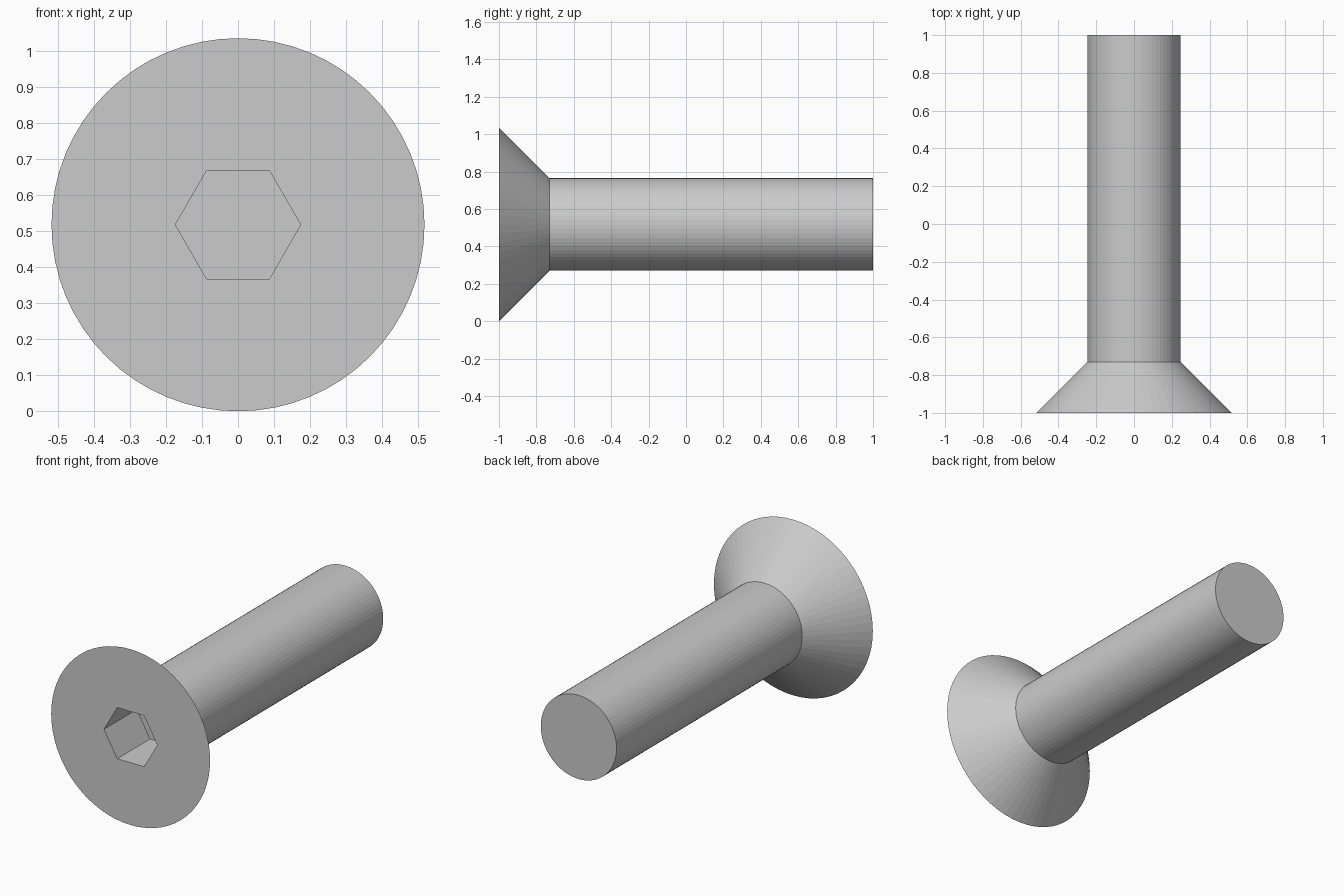
import bpy, bmesh
from math import cos, sin, pi

if "Cube" in bpy.data.objects:
    bpy.data.objects.remove(bpy.data.objects["Cube"])

CENTRE_Z = 0.518


def lathe(name, profile, sides):
    """Closed solid turned about the y axis from (y, radius) pairs."""
    bm = bmesh.new()
    rings = []
    for y, r in profile:
        rings.append([bm.verts.new((r * cos(2 * pi * i / sides), y,
                                    CENTRE_Z + r * sin(2 * pi * i / sides)))
                      for i in range(sides)])
    for a, b in zip(rings, rings[1:]):
        for i in range(sides):
            j = (i + 1) % sides
            bm.faces.new((a[i], a[j], b[j], b[i]))
    bm.faces.new(rings[0])
    bm.faces.new(rings[-1])
    bmesh.ops.recalc_face_normals(bm, faces=bm.faces)
    mesh = bpy.data.meshes.new(name)
    bm.to_mesh(mesh)
    bm.free()
    obj = bpy.data.objects.new(name, mesh)
    bpy.context.collection.objects.link(obj)
    return obj


# Countersunk head and straight shank
screw = lathe("countersunk_screw", [(-1, 0.518), (-0.73, 0.247), (1, 0.247)], 64)

# Hexagonal drive socket, cut into the head
cutter = lathe("socket_cutter", [(-1.1, 0.174), (-0.695, 0.174)], 6)
cutter.hide_render = True
cut = screw.modifiers.new("hex_socket", "BOOLEAN")
cut.operation = "DIFFERENCE"
cut.solver = "EXACT"
cut.object = cutter

# Apply the cut and drop the helper
bpy.context.view_layer.objects.active = screw
screw.select_set(True)
bpy.ops.object.modifier_apply(modifier=cut.name)
bpy.data.objects.remove(cutter)
